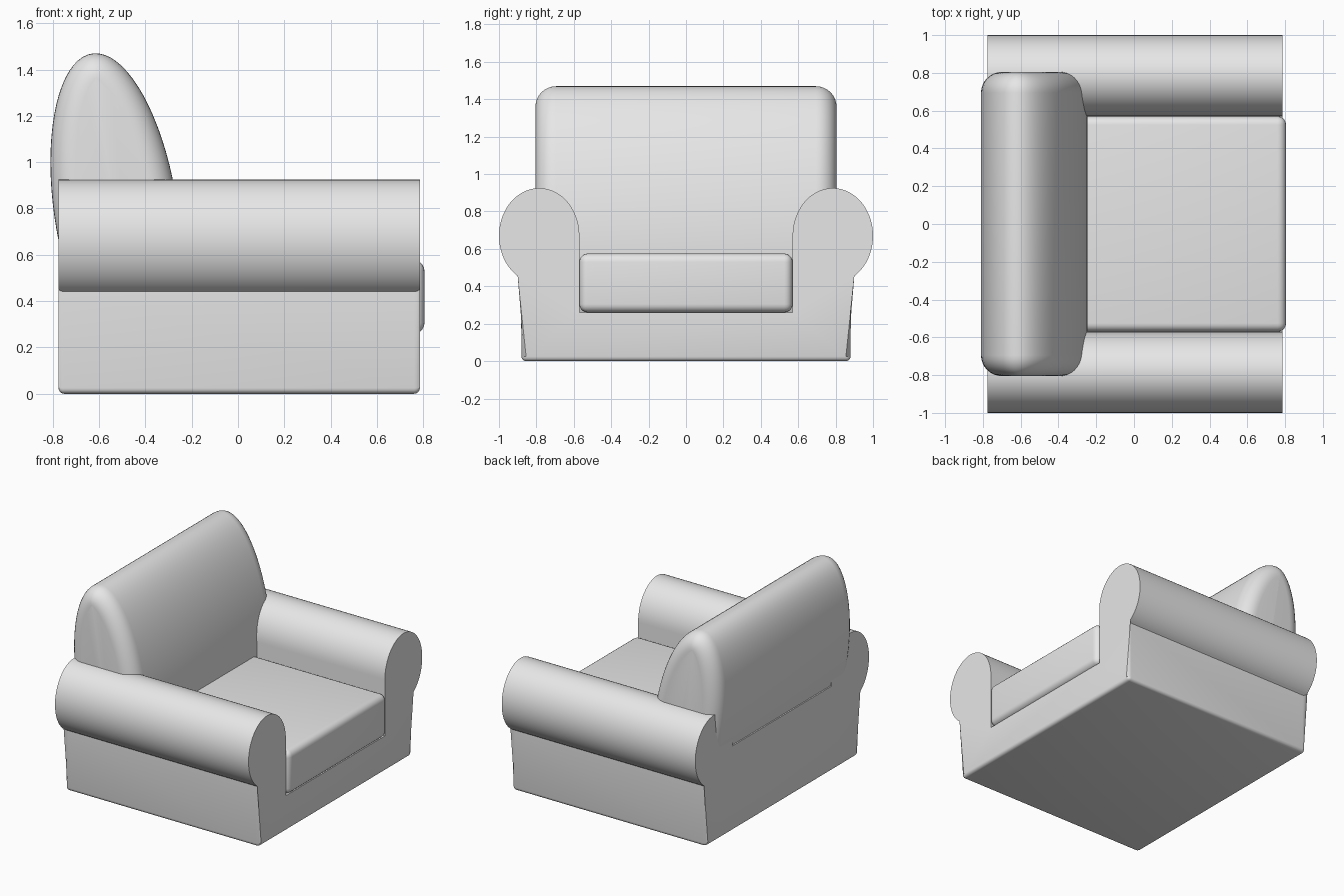
import bpy
import bmesh
from math import sin, cos, pi, radians, asin
from mathutils import Vector

old = bpy.data.objects.get("Cube")
if old:
    bpy.data.objects.remove(old, do_unlink=True)

GREY = bpy.data.materials.new("light grey fabric")
GREY.use_nodes = True
GREY.diffuse_color = (0.8, 0.8, 0.8, 1)
GREY.node_tree.nodes["Principled BSDF"].inputs["Base Color"].default_value = (0.8, 0.8, 0.8, 1)

BACK_X, FRONT_X = -0.775, 0.785


def finish(name, bm, angle=35):
    bmesh.ops.recalc_face_normals(bm, faces=bm.faces)
    mesh = bpy.data.meshes.new(name)
    bm.to_mesh(mesh)
    bm.free()
    mesh.materials.append(GREY)
    obj = bpy.data.objects.new(name, mesh)
    bpy.context.collection.objects.link(obj)
    bpy.ops.object.select_all(action='DESELECT')
    obj.select_set(True)
    bpy.context.view_layer.objects.active = obj
    bpy.ops.object.shade_smooth_by_angle(angle=radians(angle))
    return obj


def loft(rings):
    """Skin equal-length point rings and cap both ends."""
    bm = bmesh.new()
    loops = [[bm.verts.new(p) for p in ring] for ring in rings]
    n = len(loops[0])
    for a, b in zip(loops, loops[1:]):
        for i in range(n):
            j = (i + 1) % n
            bm.faces.new((a[i], a[j], b[j], b[i]))
    bm.faces.new(loops[0])
    bm.faces.new(loops[-1])
    return bm


def box(name, lo, hi, bevel=0.0):
    bm = bmesh.new()
    bmesh.ops.create_cube(bm, size=1)
    for v in bm.verts:
        v.co = [l + (c + 0.5) * (h - l) for c, l, h in zip(v.co, lo, hi)]
    if bevel:
        bmesh.ops.bevel(bm, geom=bm.edges[:], offset=bevel, segments=5,
                        profile=0.5, affect='EDGES')
    return finish(name, bm)


# Body: base and rolled arms as one outline, extruded from back to front
SIDE, INNER, SEAT = 0.88, 0.57, 0.26
ARM_Y, ARM_Z, ARM_RY, ARM_RZ = 0.785, 0.67, 0.215, 0.255
start = -asin((SIDE - ARM_Y) / ARM_RY)
start = -pi / 2 - start
STEPS = 40
half = [(SIDE, 0.0)]
for i in range(STEPS + 1):
    t = start + (pi - start) * i / STEPS
    half.append((ARM_Y + ARM_RY * cos(t), ARM_Z + ARM_RZ * sin(t)))
half.append((INNER, SEAT))
outline = half + [(-y, z) for y, z in reversed(half)]
bm = loft([[(x, y, z) for y, z in outline] for x in (BACK_X, FRONT_X)])


def is_rounded(edge):
    a, b = (v.co for v in edge.verts)
    bottom = max(a.z, b.z) < 0.001
    corner = min(a.z, b.z) < 0.001 and abs(a.x - b.x) < 0.001
    return bottom or corner


bmesh.ops.bevel(bm, geom=[e for e in bm.edges if is_rounded(e)], offset=0.025,
                segments=4, profile=0.5, affect='EDGES')
finish("base_and_arms", bm)

# Flat panel closing the body behind the seat
box("back_panel", (BACK_X, -INNER, SEAT), (-0.45, INNER, 0.62))

# Seat cushion
box("seat_cushion", (-0.5, -INNER, SEAT), (0.805, INNER, 0.575), 0.045)

# Backrest: leaning ellipse, rounded over at both ends
CX, CZ, W, H, LEAN = -0.5275, 0.79, 0.2825, 0.68, radians(18)
WIDTH, ROUND, SIDES = 0.805, 0.11, 72


def backrest_ring(y, inset):
    ring = []
    for i in range(SIDES):
        t = 2 * pi * i / SIDES
        normal = Vector((H * cos(t - LEAN), 0, W * sin(t))).normalized()
        point = Vector((CX + W * cos(t), y, CZ + H * sin(t - LEAN)))
        ring.append(point - normal * inset)
    return ring


rounding = [(WIDTH - ROUND * (1 - sin(a)), ROUND * (1 - cos(a)))
            for a in (pi / 2 * k / 8 for k in range(9))]
rings = [backrest_ring(-y, d) for y, d in reversed(rounding)]
rings += [backrest_ring(y, d) for y, d in rounding]
finish("backrest", loft(rings))
